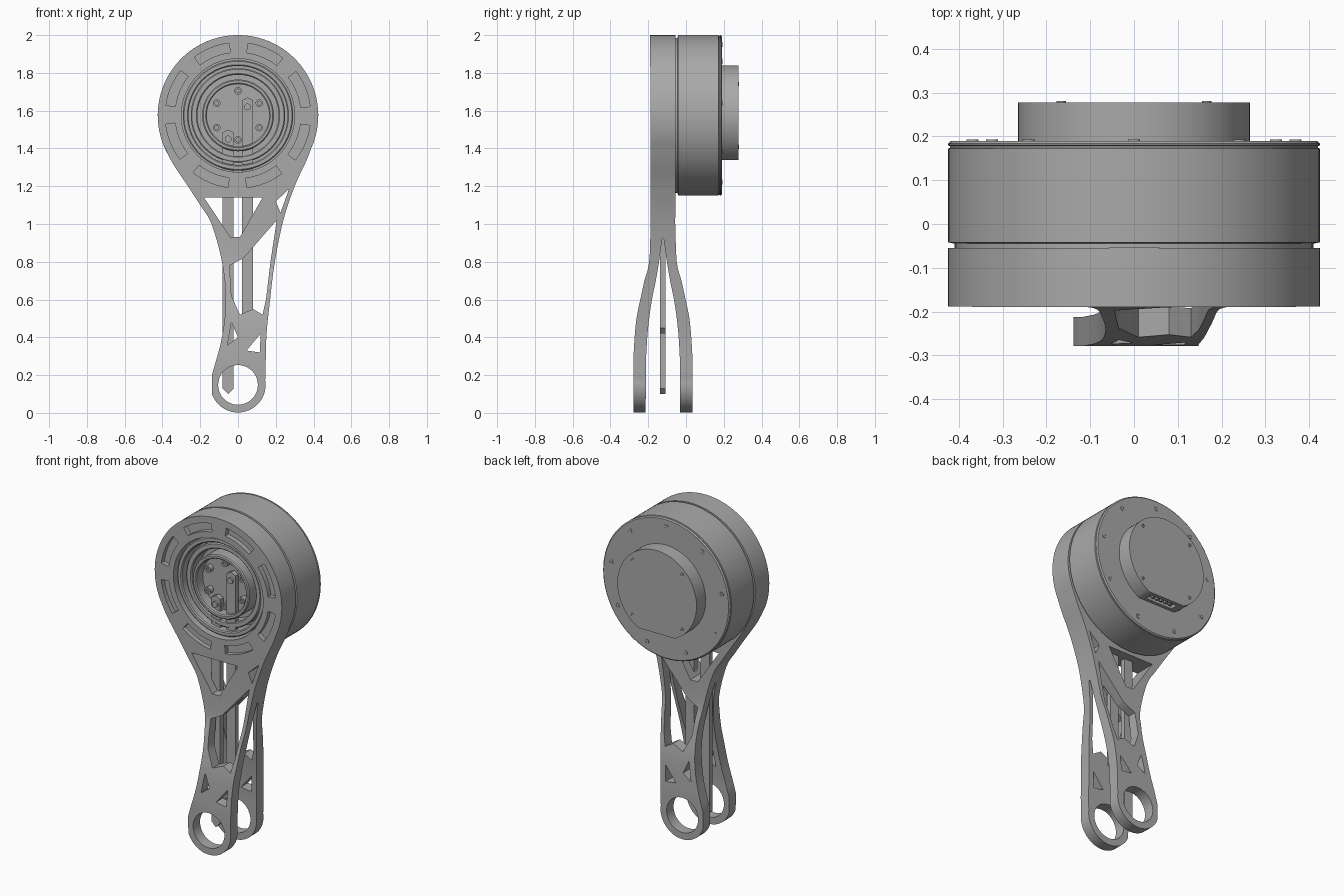
import bpy, bmesh, math
from mathutils import Vector

if "Cube" in bpy.data.objects:
    bpy.data.objects.remove(bpy.data.objects["Cube"])

CZ = 1.575          # height of the motor axis
R = 0.425           # motor radius
FZ = 0.148          # height of the fork eye

grey = bpy.data.materials.new("machined_grey")
grey.diffuse_color = (0.40, 0.40, 0.40, 1)
grey.use_nodes = True
grey.node_tree.nodes["Principled BSDF"].inputs["Base Color"].default_value = grey.diffuse_color


def finish(name, bm):
    bmesh.ops.recalc_face_normals(bm, faces=bm.faces)
    me = bpy.data.meshes.new(name)
    bm.to_mesh(me)
    bm.free()
    ob = bpy.data.objects.new(name, me)
    bpy.context.collection.objects.link(ob)
    me.materials.append(grey)
    return ob


def activate(ob):
    bpy.ops.object.select_all(action='DESELECT')
    ob.select_set(True)
    bpy.context.view_layer.objects.active = ob


def smooth(ob):
    activate(ob)
    bpy.ops.object.shade_smooth_by_angle(angle=math.radians(30))


def prism(name, polys, a, b, axis='y'):
    """Extrude polygons (x,z along y, or y,z along x) from a to b."""
    bm = bmesh.new()
    for poly in polys:
        rows = []
        for t in (a, b):
            rows.append([bm.verts.new((u, t, v) if axis == 'y' else (t, u, v)) for u, v in poly])
        bm.faces.new(rows[0])
        bm.faces.new(rows[1])
        n = len(poly)
        for i in range(n):
            j = (i + 1) % n
            bm.faces.new((rows[0][i], rows[0][j], rows[1][j], rows[1][i]))
    return finish(name, bm)


def lathe(name, profile, cx=0, cz=CZ, seg=96, closed=False):
    """Spin (radius, y) points around the y direction."""
    bm = bmesh.new()
    rings = []
    for r, y in profile:
        if r == 0:
            rings.append([bm.verts.new((cx, y, cz))] * seg)
        else:
            rings.append([bm.verts.new((cx + r * math.cos(2 * math.pi * i / seg), y,
                                        cz + r * math.sin(2 * math.pi * i / seg))) for i in range(seg)])
    pairs = list(zip(rings, rings[1:])) + ([(rings[-1], rings[0])] if closed else [])
    for p, q in pairs:
        for i in range(seg):
            j = (i + 1) % seg
            bm.faces.new(list(dict.fromkeys((p[i], p[j], q[j], q[i]))))
    ob = finish(name, bm)
    smooth(ob)
    return ob


def boolean(ob, cutter, op):
    activate(ob)
    m = ob.modifiers.new("cut", 'BOOLEAN')
    m.operation, m.object, m.solver = op, cutter, 'EXACT'
    bpy.ops.object.modifier_apply(modifier=m.name)
    bpy.data.objects.remove(cutter)


def spline(pts, n=4):
    """Smooth curve through the points."""
    p = [Vector(q) for q in pts]
    p = [2 * p[0] - p[1]] + p + [2 * p[-1] - p[-2]]
    out = []
    for i in range(1, len(p) - 2):
        a, b, c, d = p[i - 1:i + 3]
        for k in range(n):
            t = k / n
            out.append(tuple(0.5 * (2 * b + (c - a) * t + (2 * a - 5 * b + 4 * c - d) * t * t
                                    + (3 * b - a - 3 * c + d) * t ** 3)))
    return out + [tuple(p[-2])]


def arc(r, a, b, n, cz=CZ):
    return [(r * math.cos(math.radians(a + (b - a) * i / n)),
             cz + r * math.sin(math.radians(a + (b - a) * i / n))) for i in range(n + 1)]


# forked arm: front outline
right = [(.146, .19), (.15, .4), (.17, .6), (.195, .8), (.24, 1.02), (.30, 1.2), (.36, 1.33), (.393, 1.415)]
left = [(-.393, 1.415), (-.345, 1.32), (-.265, 1.2), (-.20, 1.1), (-.14, 1.0), (-.085, .8),
        (-.065, .6), (-.085, .4), (-.138, .2)]
outline = (arc(.146, -160, 10, 28, FZ) + spline(right) + arc(R, -20, 200, 72) + spline(left))
arm = prism("forked_arm", [outline], -.4, .2)

# side shape: solid plate splitting into two legs
outer = spline([(.065, 1.0), (.073, .8), (.098, .7), (.12, .6), (.14, .5), (.15, .4), (.157, .28)]) + [(.157, -.1)]
inner = [(.092, -.1)] + spline([(.09, .28), (.083, .4), (.073, .5), (.058, .6), (.038, .7), (.021, .8), (.004, .92)])
half = [(.068, 2.1)] + outer + inner
side = [(-.122 + u, z) for u, z in half] + [(-.122 - u, z) for u, z in reversed(half)]
boolean(arm, prism("side_shape", [side], -.6, .6, 'x'), 'INTERSECT')

# truss windows, fork eye and motor opening
windows = [
    [(-.18, 1.14), (.13, 1.14), (.01, .93), (-.04, .93)],
    [(.205, 1.02), (.172, .8), (.148, .6), (.13, .52), (.08, .55), (.01, .52), (-.035, .62), (-.045, .78), (.03, .82)],
    [(.2, 1.12), (.27, 1.185), (.225, 1.06)],
    [(-.035, .48), (-.055, .36), (.0, .40)],
    [(.12, .42), (.115, .32), (.045, .33)],
    arc(.105, 0, 354, 59, FZ),
    arc(.30, 0, 355, 71),
]
boolean(arm, prism("windows", windows, -.5, .3), 'DIFFERENCE')

# shallow pockets around the front ring
pockets = [arc(.385, a - 15, a + 15, 6) + arc(.335, a + 15, a - 15, 6) for a in range(22, 382, 45)]
boolean(arm, prism("pockets", pockets, -.3, -.16), 'DIFFERENCE')
bev = arm.modifiers.new("edge_chamfer", 'BEVEL')
bev.width, bev.segments, bev.limit_method, bev.angle_limit = .006, 1, 'ANGLE', math.radians(50)
smooth(arm)

# motor housing with chamfered rim and cover seam
lathe("motor_housing", [(0, -.06), (.41, -.06), (.41, -.045), (R, -.042), (R, .172), (.421, .174),
                        (.421, .178), (R, .18), (R, .184), (.418, .19), (0, .19)])

# rear cap with a flat lower edge for the connector
cap = arc(.265, -62.5, 242.5, 72)
rear_cap = prism("rear_cap", [cap], .18, .278)
slot = prism("slot", [[(-.09, 1.30), (.09, 1.30), (.09, 1.36), (-.09, 1.36)]], .21, .255)
boolean(rear_cap, slot, 'DIFFERENCE')
smooth(rear_cap)
for i in range(5):
    x = -.06 + .03 * i
    prism("connector_pin", [[(x - .007, 1.343), (x + .007, 1.343), (x + .007, 1.37), (x - .007, 1.37)]], .225, .24)

# stepped rings inside the motor opening
for name, r0, r1, y in (("outer_ring", .262, .292, -.165), ("bearing_ring", .215, .25, -.14),
                        ("hub_ring", .165, .19, -.165)):
    lathe(name, [(r0, -.05), (r0, y + .006), (r0 + .006, y), (r1 - .006, y), (r1, y + .006), (r1, -.05)],
          closed=True)
lathe("hub_plate", [(0, -.05), (.17, -.05), (.17, -.1), (0, -.1)])


def bolt(name, ang, radius, y0, y1, size):
    a = math.radians(ang)
    lathe(name, [(0, y0), (size, y0), (size, y1), (size * .5, y1), (size * .5, (y0 + 3 * y1) / 4),
                 (0, (y0 + 3 * y1) / 4)], radius * math.cos(a), CZ + radius * math.sin(a), 16)


for i in range(6):
    bolt("hub_bolt", 30 + 60 * i, .13, -.09, -.13, .02)
for i in range(9):
    bolt("cover_bolt", 90 + 40 * i, .375, .185, .193, .014)
for ang in (45, 135, 225, 315):
    bolt("cap_bolt", ang, .235, .27, .281, .011)

# push rods running from the hub into the fork
for name, x, z0, z1 in (("left_push_rod", -.052, .10, 1.50), ("right_push_rod", .05, .42, 1.67)):
    w = .029
    rod = [(x - w, z0 + .03), (x, z0), (x + w, z0 + .03), (x + w, z1 - .015), (x, z1), (x - w, z1 - .015)]
    prism(name, [rod], -.138, -.108)
    lathe("rod_pin", [(0, -.09), (.018, -.09), (.018, -.15), (0, -.15)], x, z1 - .05, 20)
